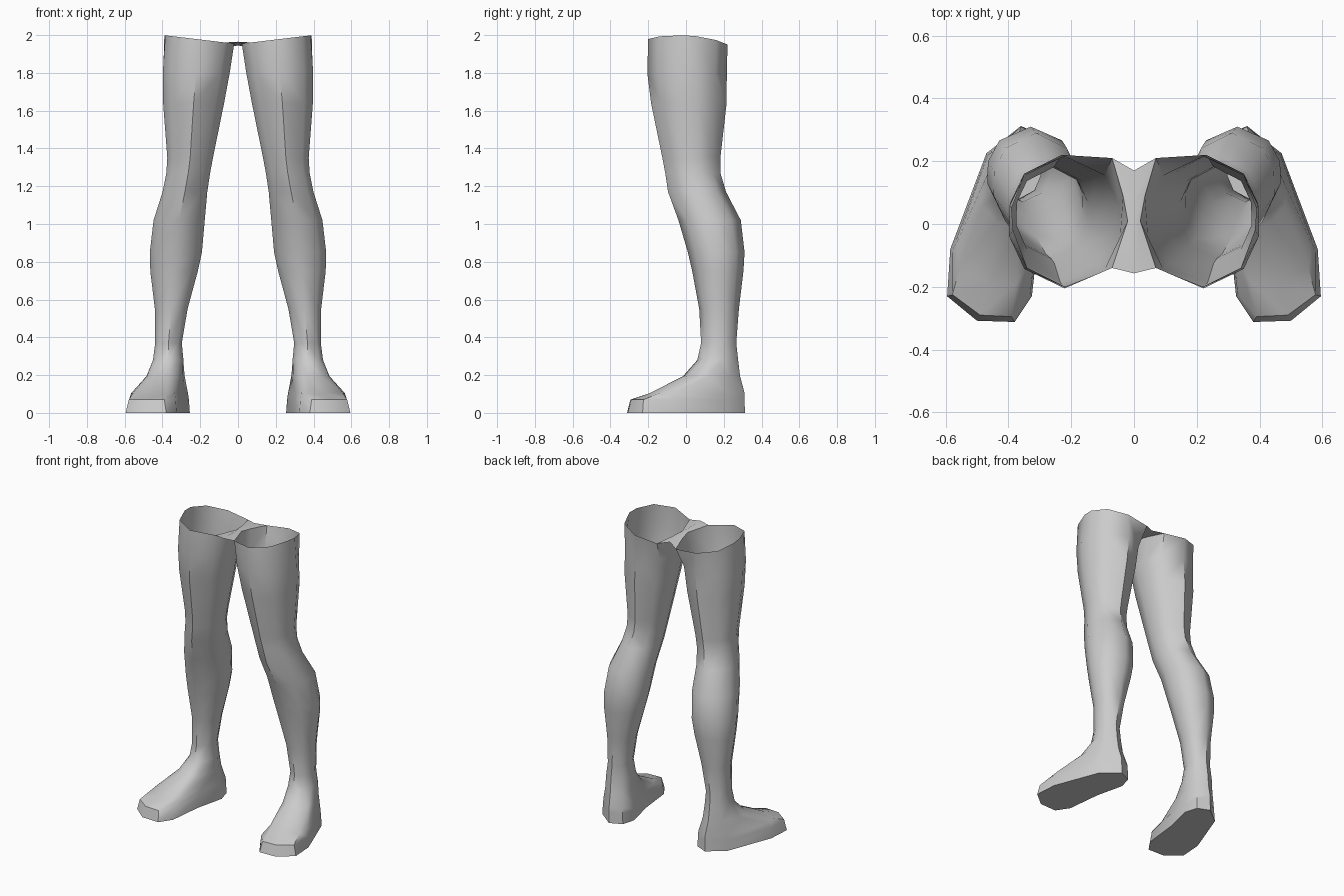
import bpy, bmesh
from math import sin, cos, radians

if "Cube" in bpy.data.objects:
    bpy.data.objects.remove(bpy.data.objects["Cube"])

ANGLES = [-90, -45, -12, 15, 45, 90, 135, 165, 192, 225]

# Leg sections: z, inner x, outer x, front y, back y
SECTIONS = [
    (1.80, .04, .402, -.205, .216), (1.64, .07, .40, -.185, .215),
    (1.35, .13, .377, -.125, .182), (1.27, .145, .382, -.11, .182),
    (1.17, .16, .402, -.095, .212), (1.02, .173, .45, -.04, .29),
    (.85, .188, .47, .01, .31), (.75, .21, .467, .033, .304),
    (.55, .265, .442, .07, .28), (.37, .296, .44, .08, .266),
    (.28, .287, .452, .06, .276)]

# Outlines of the thigh opening and of the foot at three heights
TOP = [(.22, -.2), (.34, -.14), (.385, -.02), (.39, .05), (.35, .16),
       (.23, .22), (.07, .21), (.035, .09), (.02, .01), (.07, -.14)]
INSTEP = [(.375, -.19), (.46, -.19), (.555, -.14), (.565, -.06), (.465, .22),
          (.36, .31), (.285, .275), (.265, .19), (.305, .03), (.335, -.13)]
TOES = [(.39, -.295), (.49, -.29), (.578, -.225), (.577, -.08), (.468, .22),
        (.36, .31), (.282, .275), (.26, .19), (.302, .01), (.33, -.22)]
SOLE = [(.38, -.312), (.5, -.308), (.595, -.23), (.585, -.08), (.47, .225),
        (.36, .312), (.28, .277), (.255, .19), (.30, 0), (.325, -.23)]


def oval(z, x0, x1, y0, y1):
    cx, cy, rx, ry = (x0 + x1) / 2, (y0 + y1) / 2, (x1 - x0) / 2, (y1 - y0) / 2
    return [(cx + rx * cos(radians(a)), cy + ry * sin(radians(a)), z) for a in ANGLES]


def level(outline, z):
    return [(x, y, z) for x, y in outline]


def rim_z(x, y):
    return 1.955 + .12 * (x - .02) - .15 * max(0, y - .02)


def finish(name, bm, angle):
    bmesh.ops.recalc_face_normals(bm, faces=bm.faces)
    mesh = bpy.data.meshes.new(name)
    bm.to_mesh(mesh)
    bm.free()
    obj = bpy.data.objects.new(name, mesh)
    bpy.context.collection.objects.link(obj)
    bpy.ops.object.select_all(action='DESELECT')
    obj.select_set(True)
    bpy.context.view_layer.objects.active = obj
    bpy.ops.object.shade_smooth_by_angle(angle=radians(angle))
    mirror = obj.modifiers.new("mirror", 'MIRROR')
    mirror.merge_threshold = .0005
    return obj


# Legs with feet: lofted rings, open at the thigh, closed at the sole
rim = [(x, y, rim_z(x, y)) for x, y in TOP]
rings = [rim] + [oval(*s) for s in SECTIONS]
ankle, instep = rings[-1], level(INSTEP, .105)
rings.append([(a[0] + .3 * (b[0] - a[0]), a[1] + .3 * (b[1] - a[1]), .195)
              for a, b in zip(ankle, instep)])
rings += [instep, level(TOES, .07), level(SOLE, 0)]

bm = bmesh.new()
loops = [[bm.verts.new(p) for p in r] for r in rings]
n = len(ANGLES)
for upper, lower in zip(loops, loops[1:]):
    for i in range(n):
        j = (i + 1) % n
        bm.faces.new((upper[i], upper[j], lower[j], lower[i]))
bm.faces.new(loops[-1])
finish("legs", bm, 50)

# Crotch bridge: thin sheet joining the inner rims of both thighs
bm = bmesh.new()
edge = [bm.verts.new(p) for p in rim[6:]]
middle = [bm.verts.new((0, y, z)) for y, z in
          ((.17, 1.945), (.09, 1.955), (.01, 1.965), (-.157, 1.965))]
for i in range(3):
    bm.faces.new((edge[i], edge[i + 1], middle[i + 1], middle[i]))
finish("crotch_bridge", bm, 40)
